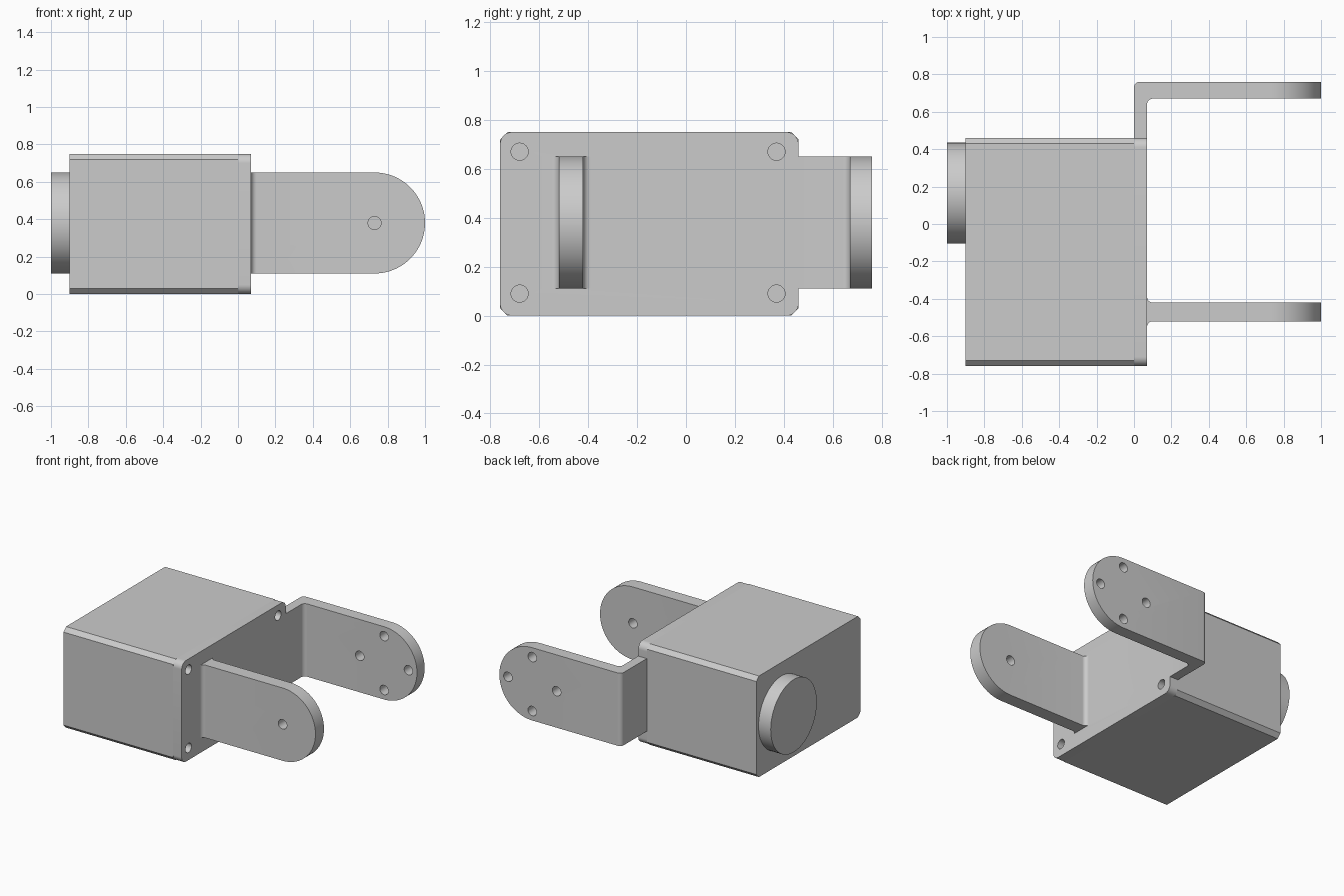
import bpy, bmesh, math
from mathutils import Vector

if "Cube" in bpy.data.objects:
    bpy.data.objects.remove(bpy.data.objects["Cube"], do_unlink=True)

grey = bpy.data.materials.new("plain_grey")
grey.use_nodes = True
grey.diffuse_color = (0.6, 0.6, 0.6, 1)
grey.node_tree.nodes["Principled BSDF"].inputs["Base Color"].default_value = (0.6, 0.6, 0.6, 1)

PLACE = {"x": lambda a, b, h: (h, a, b),
         "y": lambda a, b, h: (a, h, b),
         "z": lambda a, b, h: (a, b, h)}


def rounded(corners, steps=12):
    """Outline with right-angled corners (a, b, radius) turned into arcs."""
    out = []
    for i, (a, b, r) in enumerate(corners):
        p = Vector((a, b))
        if r == 0:
            out.append(p)
            continue
        d1 = (Vector(corners[i - 1][:2]) - p).normalized()
        d2 = (Vector(corners[(i + 1) % len(corners)][:2]) - p).normalized()
        c = p + r * (d1 + d2)
        for k in range(steps + 1):
            t = math.pi / 2 * k / steps
            q = c - r * (math.cos(t) * d2 + math.sin(t) * d1)
            if not out or (q - out[-1]).length > 1e-5:
                out.append(q)
    return out


def rectangle(a0, a1, b0, b1, r, steps=12):
    return rounded([(a0, b0, r), (a1, b0, r), (a1, b1, r), (a0, b1, r)], steps)


def circle(a, b, r, n=32):
    return [Vector((a + r * math.cos(2 * math.pi * k / n),
                    b + r * math.sin(2 * math.pi * k / n))) for k in range(n)]


def prism(name, outline, axis, lo, hi):
    bm = bmesh.new()
    put = PLACE[axis]
    face = bm.faces.new([bm.verts.new(put(p.x, p.y, lo)) for p in outline])
    ext = bmesh.ops.extrude_face_region(bm, geom=[face])
    top = [v for v in ext["geom"] if isinstance(v, bmesh.types.BMVert)]
    bmesh.ops.translate(bm, verts=top, vec=Vector(put(0, 0, hi - lo)))
    bmesh.ops.recalc_face_normals(bm, faces=bm.faces)
    me = bpy.data.meshes.new(name)
    bm.to_mesh(me)
    bm.free()
    me.materials.append(grey)
    ob = bpy.data.objects.new(name, me)
    bpy.context.collection.objects.link(ob)
    return ob


def select(ob):
    bpy.ops.object.select_all(action="DESELECT")
    ob.select_set(True)
    bpy.context.view_layer.objects.active = ob


def combine(ob, other, operation):
    select(ob)
    mod = ob.modifiers.new("combine", "BOOLEAN")
    mod.operation, mod.object, mod.solver = operation, other, "EXACT"
    bpy.ops.object.modifier_apply(modifier=mod.name)
    bpy.data.objects.remove(other, do_unlink=True)


MID = 0.38      # height of the arm and disc axis
R = 0.27        # arm end and disc radius
PIVOT = 0.73    # centre of the rounded arm ends
HOLE = 0.035

# Motor body with chamfered long edges, and its rear disc
body = prism("motor_body", rectangle(-0.76, 0.46, 0, 0.75, 0.03, 1), "x", -0.9, 0)
disc = prism("rear_disc", circle(0.165, MID, R, 64), "x", -1, -0.9)

# Fork with filleted bends, trimmed to rounded arm ends
F = 0.03
fork = prism("fork_bracket", rounded([
    (0, -0.6, 0), (0.07, -0.6, 0), (0.07, -0.52, F), (1.1, -0.52, 0),
    (1.1, -0.42, 0), (0.07, -0.42, F), (0.07, 0.67, F), (1.1, 0.67, 0),
    (1.1, 0.76, 0), (0, 0.76, F)], 8), "z", 0, 0.75)
side = rounded([(-0.2, MID - R, 0), (PIVOT + R, MID - R, R),
                (PIVOT + R, MID + R, R), (-0.2, MID + R, 0)], 20)
combine(fork, prism("arm_trim", side, "y", -1, 1), "INTERSECT")

# Mounting plate joined to the fork
plate = prism("plate", rectangle(-0.76, 0.46, 0, 0.75, 0.05), "x", 0, 0.07)
combine(fork, plate, "UNION")

# Screw holes in the plate corners
for y in (-0.68, 0.37):
    for z in (0.09, 0.67):
        combine(fork, prism("screw_hole", circle(y, z, HOLE), "x", -0.1, 0.1), "DIFFERENCE")

# Pivot hole in the front arm, ring of four holes in the back arm
combine(fork, prism("pivot_hole", circle(PIVOT, MID, HOLE), "y", -0.6, -0.3), "DIFFERENCE")
for dx, dz in ((1, 0), (-1, 0), (0, 1), (0, -1)):
    hole = circle(PIVOT + 0.2 * dx, MID + 0.2 * dz, HOLE)
    combine(fork, prism("horn_hole", hole, "y", 0.6, 0.9), "DIFFERENCE")

for ob in (body, disc, fork):
    select(ob)
    bpy.ops.object.shade_smooth_by_angle(angle=math.radians(30))
